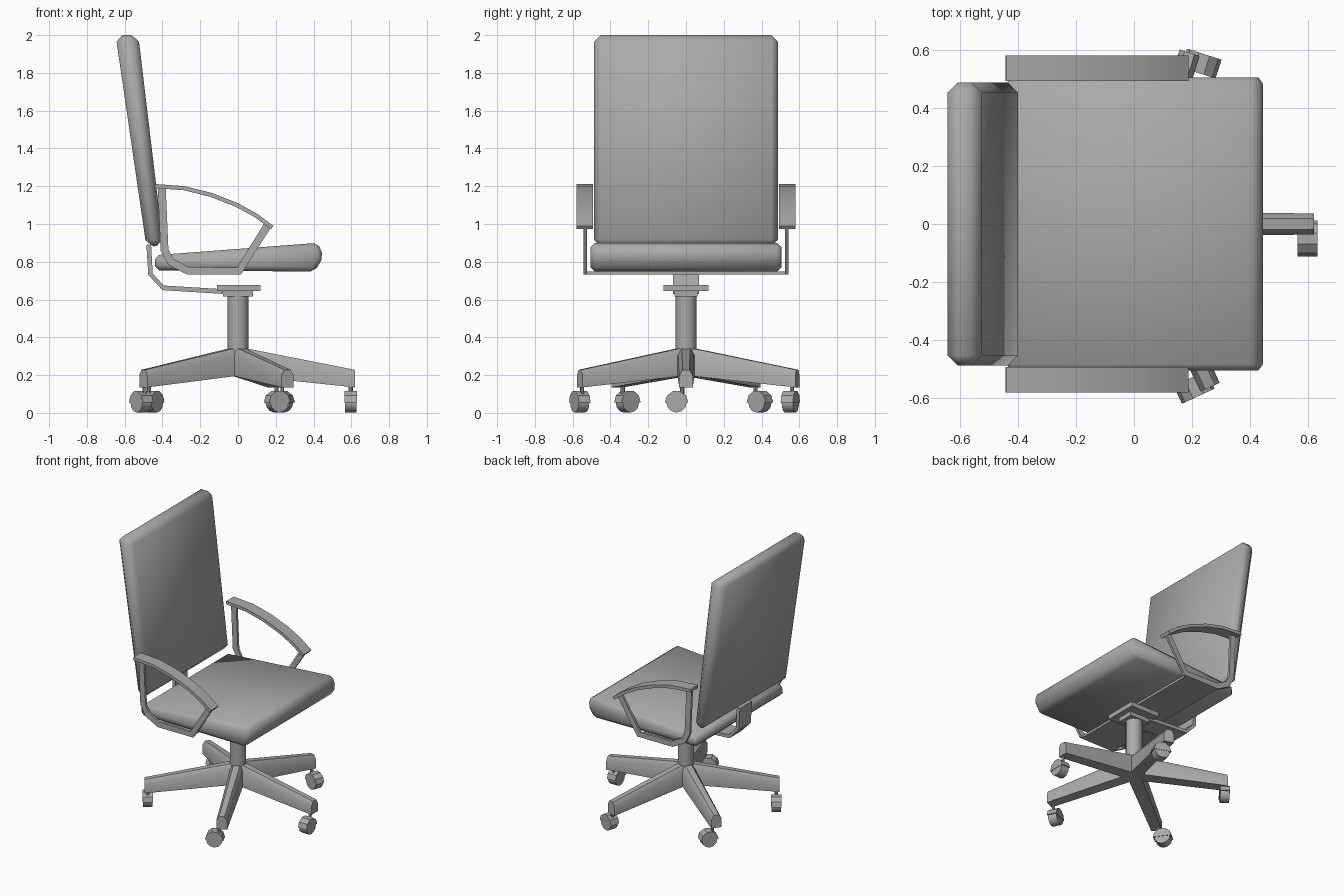
import bpy, bmesh, math
from mathutils import Matrix, Vector

cube = bpy.data.objects.get("Cube")
if cube:
    bpy.data.objects.remove(cube, do_unlink=True)

grey = bpy.data.materials.new("plain grey")
grey.use_nodes = True
grey.diffuse_color = (0.4, 0.4, 0.4, 1)
grey.node_tree.nodes["Principled BSDF"].inputs["Base Color"].default_value = (0.4, 0.4, 0.4, 1)


def finish(name, bm, matrix=None, angle=35):
    """Turn a bmesh into a shaded, coloured object."""
    bmesh.ops.recalc_face_normals(bm, faces=bm.faces)
    if matrix:
        bm.transform(matrix)
    mesh = bpy.data.meshes.new(name)
    bm.to_mesh(mesh)
    bm.free()
    mesh.materials.append(grey)
    mesh.shade_smooth()
    mesh.set_sharp_from_angle(angle=math.radians(angle))
    obj = bpy.data.objects.new(name, mesh)
    bpy.context.collection.objects.link(obj)
    return obj


def slab(name, profile, y0, y1, bevel=0.0, matrix=None, angle=35):
    """Extrude an (x, z) outline along y, with optional chamfered edges."""
    bm = bmesh.new()
    face = bm.faces.new([bm.verts.new((x, y0, z)) for x, z in profile])
    out = bmesh.ops.extrude_face_region(bm, geom=[face])["geom"]
    bmesh.ops.translate(bm, vec=(0, y1 - y0, 0),
                        verts=[v for v in out if isinstance(v, bmesh.types.BMVert)])
    bmesh.ops.recalc_face_normals(bm, faces=bm.faces)
    if bevel:
        bmesh.ops.bevel(bm, geom=bm.edges[:], offset=bevel, segments=1,
                        profile=0.5, affect="EDGES")
    return finish(name, bm, matrix, angle)


def cylinder(name, radius, depth, matrix, sides=16):
    bm = bmesh.new()
    bmesh.ops.create_cone(bm, cap_ends=True, segments=sides, radius1=radius,
                          radius2=radius, depth=depth)
    return finish(name, bm, matrix)


def band(points, thickness):
    """Outline of a strip that follows a path, thickened on its lower or inner side."""
    pts = [Vector(p) for p in points]
    inner = []
    for i, p in enumerate(pts):
        t = (pts[min(i + 1, len(pts) - 1)] - pts[max(i - 1, 0)]).normalized()
        inner.append(p + Vector((-t.y, t.x)) * thickness)
    return pts + inner[::-1]


# Cushions
slab("seat", [(-0.44, 0.755), (0.405, 0.748), (0.452, 0.825), (0.425, 0.9), (-0.44, 0.835)],
     -0.505, 0.505, 0.022, angle=50)
slab("backrest", [(-0.485, 0.88), (-0.395, 0.885), (-0.528, 2.0), (-0.648, 2.0)],
     -0.487, 0.487, 0.035, angle=50)

# Bracket that carries the backrest
slab("back_bracket", band([(-0.485, 0.89), (-0.475, 0.73), (-0.4, 0.65), (-0.08, 0.63)], 0.025),
     -0.07, 0.07)

# Arm frames, armrests and the strap joining them below the seat
frame_path = [(-0.425, 1.2), (-0.41, 0.86), (-0.37, 0.785), (-0.27, 0.732),
              (0.015, 0.732), (0.18, 0.99)]
rest_path = [(0.188, 0.99), (0.1, 1.055), (0.0, 1.11), (-0.14, 1.165), (-0.28, 1.2), (-0.44, 1.212)]
for label, side in (("left", 1), ("right", -1)):
    slab(label + "_arm_frame", band(frame_path, 0.042), side * 0.525, side * 0.542)
    slab(label + "_armrest", band(rest_path, 0.022), side * 0.492, side * 0.58)
slab("arm_strap", [(-0.27, 0.732), (0.0, 0.732), (0.0, 0.748), (-0.27, 0.748)], -0.54, 0.54)

# Seat mount and column
slab("mount_plate", [(-0.11, 0.645), (0.12, 0.645), (0.12, 0.678), (-0.11, 0.678)], -0.12, 0.12)
slab("mount_block", [(-0.08, 0.615), (0.08, 0.615), (0.08, 0.65), (-0.08, 0.65)], -0.06, 0.06)
cylinder("column", 0.055, 0.32, Matrix.Translation((0, 0, 0.47)))
cylinder("hub", 0.045, 0.14, Matrix.Translation((0, 0, 0.27)), 10)


def leg(name, turn):
    """Tapering beam with a ridged top, from the hub to the tip."""
    bm = bmesh.new()
    rings = []
    for x, low, high, half in ((0.0, 0.2, 0.35, 0.045), (0.62, 0.135, 0.228, 0.036)):
        section = [(-half, low), (half, low), (half, high - 0.03),
                   (half * 0.5, high), (-half * 0.5, high), (-half, high - 0.03)]
        rings.append([bm.verts.new((x, y, z)) for y, z in section])
    for ring in rings:
        bm.faces.new(ring)
    for i in range(6):
        j = (i + 1) % 6
        bm.faces.new((rings[0][i], rings[0][j], rings[1][j], rings[1][i]))
    finish(name, bm, turn)


# Five legs, each with a stem, a wheel and a hood
along_x = Matrix.Rotation(math.pi / 2, 4, "Y")
hood_outer = [(0.062 * math.cos(math.pi * i / 5), 0.062 * math.sin(math.pi * i / 5)) for i in range(6)]
quarter = Matrix.Rotation(math.pi / 2, 4, "Z")
for number, degrees in enumerate((0, 72, 144, 216, 295), 1):
    turn = Matrix.Rotation(math.radians(degrees), 4, "Z")
    leg(f"leg_{number}", turn)
    cylinder(f"caster_stem_{number}", 0.011, 0.07, turn @ Matrix.Translation((0.597, -0.02, 0.115)), 8)
    wheel_spot = turn @ Matrix.Translation((0.597, -0.05, 0.056))
    cylinder(f"caster_wheel_{number}", 0.054, 0.062, wheel_spot @ along_x, 12)
    slab(f"caster_hood_{number}", hood_outer, -0.034, 0.034, matrix=wheel_spot @ quarter)
